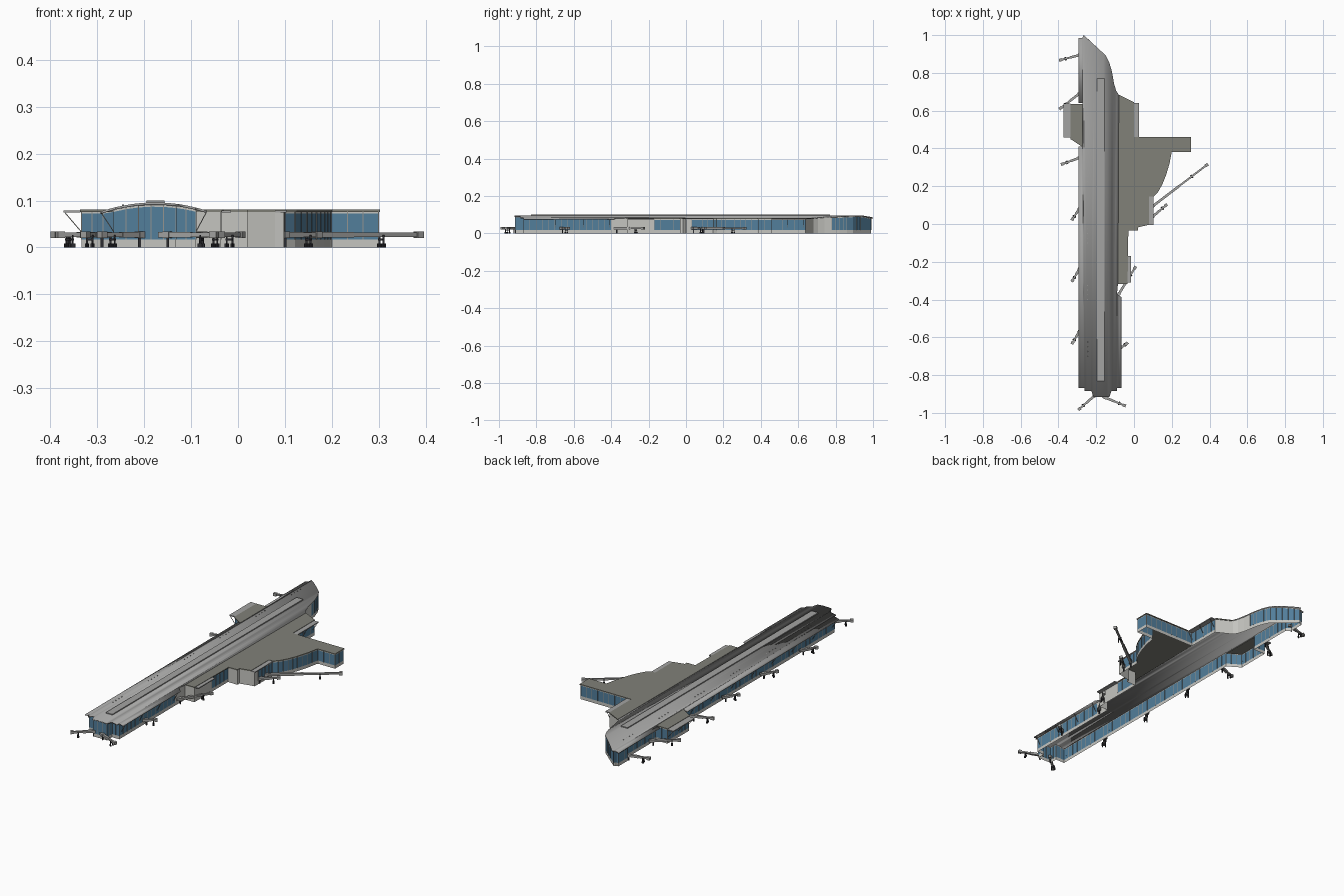
import bpy, bmesh
from math import ceil
from mathutils import Vector, Matrix

cube = bpy.data.objects.get("Cube")
if cube:
    bpy.data.objects.remove(cube, do_unlink=True)


def material(name, color):
    mat = bpy.data.materials.new(name)
    mat.use_nodes = True
    mat.diffuse_color = (*color, 1)
    mat.node_tree.nodes["Principled BSDF"].inputs["Base Color"].default_value = (*color, 1)
    return mat


ROOF = material("roof light grey", (.37, .37, .365))
FLAT_ROOF = material("flat roof grey", (.22, .22, .19))
WALL = material("wall off white", (.56, .56, .53))
GLASS = material("window blue", (.085, .21, .33))
FRAME = material("frame grey", (.3, .3, .28))
BRIDGE = material("bridge grey", (.36, .36, .35))
DARK = material("undercarriage dark", (.025, .025, .03))


def finish(name, bm, *mats):
    mesh = bpy.data.meshes.new(name)
    bm.to_mesh(mesh)
    bm.free()
    obj = bpy.data.objects.new(name, mesh)
    bpy.context.collection.objects.link(obj)
    for mat in mats:
        mesh.materials.append(mat)
    return obj


def add_box(bm, center, size, rotation=Matrix(), index=0):
    m = Matrix.Translation(center) @ rotation.to_4x4() @ Matrix.Diagonal((*size, 1))
    verts = bmesh.ops.create_cube(bm, size=1, matrix=m)["verts"]
    for face in {f for v in verts for f in v.link_faces}:
        face.material_index = index


def add_beam(bm, start, end, width, height, index=0):
    start, end = Vector(start), Vector(end)
    axis = end - start
    rot = axis.to_track_quat('X', 'Z').to_matrix()
    add_box(bm, (start + end) / 2, (axis.length, width, height), rot, index)


def arch(x):
    return .096 - .02 * ((x + .177) / .118) ** 2


def wall_top(x):
    return max(.076, arch(x) - .005)


def roof(name, outline, mat, height, cuts=()):
    """Slab over an outline, bent to the given height function."""
    bm = bmesh.new()
    face = bm.faces.new([bm.verts.new((x, y, 0)) for x, y in outline])
    face.normal_update()
    if face.normal.z < 0:
        face.normal_flip()
    for x in cuts:
        bmesh.ops.bisect_plane(bm, geom=bm.verts[:] + bm.edges[:] + bm.faces[:],
                               plane_co=(x, 0, 0), plane_no=(1, 0, 0))
    for v in bm.verts:
        v.co.z = height(v.co.x)
    obj = finish(name, bm, mat)
    slab = obj.modifiers.new("thickness", 'SOLIDIFY')
    slab.thickness = .005
    slab.offset = -1
    return obj


# Long arched roof over the concourse
curve = [(-.08, .683), (-.094, .705), (-.105, .74), (-.112, .78), (-.12, .82),
         (-.133, .86), (-.15, .893)]
hall = [(-.293, -.868), (-.262, -.868), (-.262, -.885), (-.225, -.885), (-.214, -.917),
        (-.13, -.917), (-.12, -.885), (-.09, -.885), (-.09, -.868), (-.066, -.868),
        (-.066, -.388), (-.09, -.37), (-.085, -.317)] + curve + [
        (-.267, 1), (-.273, .985), (-.295, .985), (-.295, .64), (-.272, .64),
        (-.272, .41), (-.295, .41)]
hall_roof = roof("hall_roof", hall, ROOF, arch, [-.28 + i * .017 for i in range(13)])
bpy.context.view_layer.objects.active = hall_roof
hall_roof.select_set(True)
bpy.ops.object.shade_smooth_by_angle()
hall_roof.select_set(False)

# Flat roofs of the east wing and the west annex
bay = [(.103, .145), (.125, .165), (.15, .21), (.17, .26), (.188, .32), (.2, .382)]
wing = [(-.09, -.317), (-.034, -.317), (-.03, -.035), (.02, -.035), (.02, -.018),
        (.08, -.004), (.08, .145)] + bay + [(.303, .382), (.303, .46), (0, .46), (0, .645),
        (-.08, .685)]
roof("wing_roof", wing, FLAT_ROOF, lambda x: .081)
annex = [(-.268, .405), (-.268, .635), (-.337, .635), (-.337, .45)]
roof("annex_roof", annex, FLAT_ROOF, lambda x: .081)

# Lower eave canopies beside the flat roofs
bm = bmesh.new()
for x, y, width, depth in [(.012, .55, .028, .18), (.091, .071, .024, .15),
                           (-.025, -.24, .02, .14), (-.354, .548, .036, .18)]:
    add_box(bm, (x, y, .0765), (width, depth, .005))
finish("eave_canopies", bm, ROOF)

# Ridge strip and small roof vents
bm = bmesh.new()
add_box(bm, (-.176, -.03, .097), (.038, 1.6, .007))
for group in (-.7, -.4, -.1, .2, .5, .8):
    for i in range(4):
        add_box(bm, (-.245, group + i * .025, arch(-.245)), (.004, .004, .004))
finish("ridge_strip", bm, ROOF)

# Outer walls: each point starts a glazed (g) or solid (w) run
walls = [(-.265, -.868, 'g'), (-.212, -.868, 'g'), (-.212, -.912, 'g'), (-.132, -.912, 'g'),
         (-.132, -.868, 'g'), (-.09, -.868, 'g'), (-.09, -.4, 'w'), (-.09, -.315, 'w'),
         (-.036, -.315, 'w'), (-.036, -.17, 'g'), (-.036, -.033, 'w'), (.02, -.033, 'w'),
         (.02, -.016, 'w'), (.079, -.002, 'w'), (.098, 0, 'w'), (.098, .03, 'g')]
walls += [(x - .003, y, 'g') for x, y in bay]
walls += [(.2, .386, 'g'), (.3, .386, 'g'), (.3, .456, 'g'), (0, .456, 'g'),
          (0, .64, 'w')]
walls += [(x - .003, y, 'w' if y < .77 else 'g') for x, y in curve]
walls += [(-.268, .99, 'g'), (-.275, .98, 'g'), (-.288, .98, 'g'), (-.288, .9, 'g'),
          (-.265, .88, 'g'), (-.265, .632, 'g'), (-.334, .632, 'g'), (-.334, .453, 'g'),
          (-.265, .41, 'g')]

bm = bmesh.new()
frames = bmesh.new()
for (x0, y0, kind), (x1, y1, _) in zip(walls, walls[1:] + walls[:1]):
    a, b = Vector((x0, y0, 0)), Vector((x1, y1, 0))
    count = max(1, ceil((b - a).length / .035))
    for i in range(count):
        p, q = a.lerp(b, i / count), a.lerp(b, (i + 1) / count)
        tp, tq = wall_top(p.x), wall_top(q.x)
        levels = [(0, 0), (.017, .017), (tp - .004, tq - .004), (tp, tq)]
        for row, (low, high) in enumerate(zip(levels, levels[1:])):
            corners = [(p.x, p.y, low[0]), (q.x, q.y, low[1]),
                       (q.x, q.y, high[1]), (p.x, p.y, high[0])]
            face = bm.faces.new([bm.verts.new(c) for c in corners])
            face.material_index = 1 if kind == 'g' and row == 1 else 0
        if kind == 'g':
            add_box(frames, (p.x, p.y, (tp + .017) / 2), (.002, .002, tp - .017))
bmesh.ops.remove_doubles(bm, verts=bm.verts[:], dist=.00001)
finish("outer_walls", bm, WALL, GLASS)
finish("window_mullions", frames, FRAME)

# Diagonal struts carrying the overhangs
bm = bmesh.new()
for i in range(8):
    y = -.85 + i * .17
    add_beam(bm, (-.291, y, .073), (-.265, y, .033), .002, .002)
for y in (-.85, -.7, -.55, -.41):
    add_beam(bm, (-.068, y, .074), (-.09, y, .033), .002, .002)
for y in (.46, .545, .63):
    add_beam(bm, (-.369, y, .074), (-.334, y, .033), .002, .002)
    add_beam(bm, (.024, y, .074), (0, y, .033), .002, .002)
finish("eave_struts", bm, FRAME)


# Boarding bridges: far end first, then the end at the building
bridges = [(-.39, .868, -.29, .894), (-.39, .612, -.29, .69), (-.38, .317, -.29, .35),
           (-.326, .025, -.29, .08), (-.326, -.3, -.29, -.24), (-.326, -.63, -.29, -.57),
           (-.29, -.98, -.21, -.91), (-.05, -.961, -.15, -.92), (-.038, -.632, -.075, -.66),
           (.006, -.23, -.08, -.37), (.17, .1, .1, .04), (.386, .313, .1, .095)]
for number, (x0, y0, x1, y1) in enumerate(bridges, 1):
    bm = bmesh.new()
    far, near = Vector((x0, y0, .027)), Vector((x1, y1, .027))
    along = (near - far).normalized()
    side = Vector((-along.y, along.x, 0))
    mid = far.lerp(near, .5)
    add_beam(bm, far, mid, .01, .009)                              # inner tunnel
    add_beam(bm, mid, near + along * .02, .013, .012)              # outer tunnel
    add_beam(bm, far - along * .007, far + along * .009, .016, .014)   # cab
    add_beam(bm, near - along * .006, near + along * .008, .018, .014)  # rotunda
    foot = far.lerp(near, .28)
    for s in (-1, 1):                                              # lift legs and wheels
        leg = foot + side * s * .007
        add_box(bm, (leg.x, leg.y, .014), (.004, .004, .026), index=1)
        add_beam(bm, Vector((leg.x, leg.y, .004)) - along * .005,
                 Vector((leg.x, leg.y, .004)) + along * .005, .004, .008, 1)
    add_beam(bm, foot - side * .008 - Vector((0, 0, .01)),
             foot + side * .008 - Vector((0, 0, .01)), .005, .004, 1)
    add_box(bm, (near.x, near.y, .011), (.006, .006, .022), index=1)
    finish("boarding_bridge_%d" % number, bm, BRIDGE, DARK)
